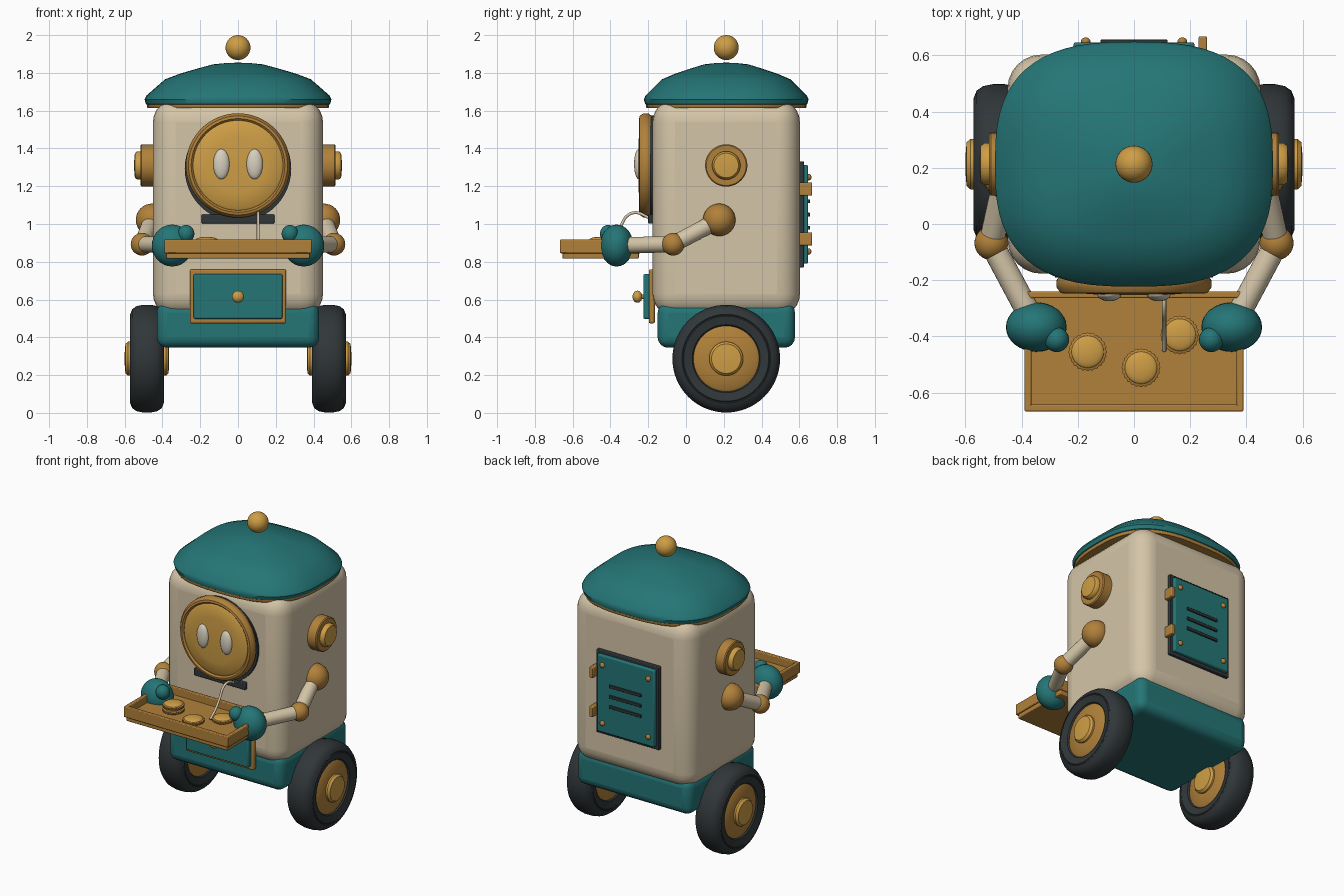
import bpy, bmesh, math
from mathutils import Vector

if "Cube" in bpy.data.objects:
    bpy.data.objects.remove(bpy.data.objects["Cube"])


def colour(name, r, g, b):
    m = bpy.data.materials.new(name)
    m.diffuse_color = (r, g, b, 1)
    m.use_nodes = True
    m.node_tree.nodes["Principled BSDF"].inputs["Base Color"].default_value = m.diffuse_color
    return m


TEAL = colour("teal", 0.018, 0.178, 0.182)
CREAM = colour("cream", 0.66, 0.56, 0.39)
BROWN = colour("copper brown", 0.44, 0.22, 0.043)
GOLD = colour("gold", 0.62, 0.34, 0.06)
DARK = colour("charcoal", 0.03, 0.037, 0.04)
WHITE = colour("eye white", 0.68, 0.63, 0.52)
CY = 0.213  # depth of the body's centre line


def finish(name, bm, mat, bevel=0, segs=3):
    bmesh.ops.recalc_face_normals(bm, faces=bm.faces)
    me = bpy.data.meshes.new(name)
    bm.to_mesh(me)
    bm.free()
    me.materials.append(mat)
    ob = bpy.data.objects.new(name, me)
    bpy.context.collection.objects.link(ob)
    if bevel:
        md = ob.modifiers.new("Bevel", "BEVEL")
        md.width, md.segments, md.limit_method = bevel, segs, "ANGLE"
    bpy.ops.object.select_all(action="DESELECT")
    ob.select_set(True)
    bpy.context.view_layer.objects.active = ob
    bpy.ops.object.shade_smooth_by_angle(angle=math.radians(40))
    return ob


def box(name, mat, x, y, z, bevel=0.005, segs=2):
    """Box from (min, max) pairs on each axis."""
    bm = bmesh.new()
    bmesh.ops.create_cube(bm, size=1)
    for v in bm.verts:
        v.co = [(a + b) / 2 + c * (b - a) for (a, b), c in zip((x, y, z), v.co)]
    return finish(name, bm, mat, bevel, segs)


def ball(name, mat, loc, r):
    r = r if isinstance(r, tuple) else (r, r, r)
    bm = bmesh.new()
    bmesh.ops.create_uvsphere(bm, u_segments=32, v_segments=16, radius=1)
    for v in bm.verts:
        v.co = [l + s * c for l, s, c in zip(loc, r, v.co)]
    return finish(name, bm, mat)


def lathe(name, mat, profile, loc, axis, shape=None, n=48, closed=False):
    """Sweep (radius, height) points around an axis; shape(angle) gives the outline."""
    shape = shape or (lambda a: (math.cos(a), math.sin(a)))
    rot = Vector((0, 0, 1)).rotation_difference(Vector(axis))
    bm = bmesh.new()
    rings = []
    for r, h in profile:
        ring = []
        for i in range(n):
            px, py = shape(2 * math.pi * i / n)
            ring.append(bm.verts.new(rot @ Vector((r * px, r * py, h)) + Vector(loc)))
        rings.append(ring)
    pairs = list(zip(rings, rings[1:])) + ([(rings[-1], rings[0])] if closed else [])
    for a, b in pairs:
        for i in range(n):
            bm.faces.new((a[i], a[(i + 1) % n], b[(i + 1) % n], b[i]))
    if not closed:
        bm.faces.new(rings[0])
        bm.faces.new(rings[-1])
    return finish(name, bm, mat)


def rod(name, mat, a, b, r):
    d = Vector(b) - Vector(a)
    return lathe(name, mat, [(r, 0), (r, d.length)], a, d.normalized(), n=24)


def oval(a):
    """Rounded-square outline of the roof."""
    c, s = math.cos(a), math.sin(a)
    p = 2 / 2.75
    return (0.495 * math.copysign(abs(c) ** p, c), 0.436 * math.copysign(abs(s) ** p, s))


# body and base
box("body", CREAM, (-0.45, 0.45), (-0.177, 0.603), (0.51, 1.66), 0.12, 6)
box("base", TEAL, (-0.43, 0.43), (-0.15, 0.577), (0.345, 0.585), 0.055, 4)

# roof, trim and finial
lathe("roof", TEAL, [(0.96, 1.628), (0.985, 1.635), (1.0, 1.66), (0.98, 1.68), (0.78, 1.766),
                     (0.62, 1.796), (0.44, 1.822), (0.27, 1.845), (0.13, 1.852), (0.02, 1.854)],
      (0, CY, 0), (0, 0, 1), oval, 64)
lathe("roof_trim", BROWN, [(0.94, 1.613), (0.965, 1.613), (0.975, 1.62), (0.975, 1.634), (0.94, 1.634)],
      (0, CY, 0), (0, 0, 1), oval, 64)
ball("finial", GOLD, (0, CY, 1.934), 0.066)

# face disc
FACE = (0, -0.16, 1.31)
FRONT = (0, -1, 0)
lathe("face_backing", DARK, [(0.275, 0), (0.282, 0.01), (0.282, 0.03)], (0, -0.16, 1.293), FRONT)
lathe("face_ring", BROWN, [(0.235, 0.025), (0.265, 0.025), (0.276, 0.04), (0.276, 0.065),
                           (0.262, 0.085), (0.248, 0.088), (0.238, 0.078)], FACE, FRONT, n=64, closed=True)
lathe("face_plate", GOLD, [(0.24, 0.03), (0.24, 0.075), (0.228, 0.083), (0.15, 0.09), (0.02, 0.093)],
      FACE, FRONT, n=64)
box("mouth_slot", DARK, (-0.193, 0.193), (-0.2, -0.17), (1.003, 1.05))

# service drawer
box("drawer_frame", BROWN, (-0.255, 0.255), (-0.197, -0.165), (0.473, 0.76), 0.01)
box("drawer_front", TEAL, (-0.235, 0.235), (-0.226, -0.19), (0.498, 0.735), 0.008)
rod("drawer_knob_stem", GOLD, (0, -0.22, 0.615), (0, -0.25, 0.615), 0.012)
ball("drawer_knob", GOLD, (0, -0.257, 0.615), (0.032, 0.026, 0.032))

# rear hatch
box("hatch_frame", DARK, (-0.235, 0.235), (0.595, 0.625), (0.77, 1.332))
box("hatch_door", TEAL, (-0.215, 0.215), (0.615, 0.647), (0.79, 1.312), 0.008)
for z in (0.98, 1.05, 1.12):
    box("hatch_vent", DARK, (-0.12, 0.12), (0.64, 0.656), (z - 0.01, z + 0.01), 0.003)
for z in (0.854, 1.248):
    for x in (-0.172, 0.172):
        ball("hatch_screw", BROWN, (x, 0.65, z), (0.017, 0.014, 0.017))
for z in (0.92, 1.185):
    box("hatch_hinge", BROWN, (0.23, 0.26), (0.6, 0.668), (z - 0.035, z + 0.035))

# mirrored parts
for s, side in ((-1, "left"), (1, "right")):
    out = (s, 0, 0)
    ball("eye_" + side, WHITE, (s * 0.088, -0.25, 1.317), (0.043, 0.025, 0.08))

    # ears
    lathe("ear_" + side, BROWN, [(0.112, 0), (0.112, 0.07), (0.106, 0.076)], (s * 0.44, CY, 1.31), out)
    lathe("ear_cap_" + side, GOLD, [(0.075, 0), (0.075, 0.02), (0.065, 0.033), (0.02, 0.037)],
          (s * 0.513, CY, 1.31), out)

    # wheels, alike on both faces
    half = [(0.165, 0.06), (0.18, 0.08), (0.225, 0.09), (0.23, 0.086), (0.235, 0.089), (0.262, 0.078),
            (0.278, 0.055), (0.285, 0.02)]
    wheel = (s * 0.482, CY, 0.287)
    lathe("tyre_" + side, DARK, half + [(r, -h) for r, h in reversed(half)], wheel, out, n=64, closed=True)
    lathe("wheel_disc_" + side, BROWN, [(0.08, -0.09), (0.16, -0.08), (0.176, -0.07),
                                        (0.176, 0.07), (0.16, 0.08), (0.08, 0.09)], wheel, out)
    lathe("hub_cap_" + side, GOLD, [(0.03, -0.118), (0.078, -0.114), (0.09, -0.1),
                                    (0.09, 0.1), (0.078, 0.114), (0.03, 0.118)], wheel, out)

    # arms
    shoulder, elbow, wrist = (s * 0.455, 0.176, 1.022), (s * 0.508, -0.068, 0.893), (s * 0.365, -0.335, 0.887)
    ball("shoulder_" + side, BROWN, shoulder, 0.086)
    rod("upper_arm_" + side, CREAM, shoulder, elbow, 0.044)
    ball("elbow_" + side, BROWN, elbow, 0.06)
    rod("forearm_" + side, CREAM, elbow, wrist, 0.043)
    ball("hand_" + side, TEAL, (s * 0.348, -0.367, 0.886), (0.108, 0.088, 0.111))
    ball("thumb_" + side, TEAL, (s * 0.275, -0.412, 0.948), (0.044, 0.044, 0.047))

    # tray side walls
    box("tray_side_" + side, BROWN, sorted((s * 0.365, s * 0.39)), (-0.667, -0.24), (0.845, 0.918))

# base axle, hidden inside the skirt
rod("axle", DARK, (-0.42, CY, 0.37), (0.42, CY, 0.37), 0.02)

# tray
box("tray_floor", BROWN, (-0.38, 0.38), (-0.655, -0.25), (0.817, 0.868))
for name, y in (("tray_front", -0.667), ("tray_rear", -0.264)):
    box(name, BROWN, (-0.385, 0.385), (y, y + 0.024), (0.845, 0.918))


# treats with a crinkled cup and a domed top
def crinkle(a):
    k = 1 + 0.03 * math.cos(24 * a)
    return k * math.cos(a), k * math.sin(a)


for x, y, layers in ((-0.165, -0.455, 2), (0.025, -0.512, 1), (0.163, -0.395, 1)):
    for i in range(layers):
        z = 0.866 + 0.03 * i
        lathe("treat_cup", BROWN, [(0.06, 0), (0.067, 0.006), (0.067, 0.018), (0.06, 0.022)],
              (x, y, z), (0, 0, 1), crinkle, 96)
        ball("treat_top", GOLD, (x, y, z + 0.02), (0.058, 0.058, 0.016))

# thin wire arching from the slot to the tray
cu = bpy.data.curves.new("wire", "CURVE")
cu.dimensions, cu.bevel_depth, cu.bevel_resolution = "3D", 0.008, 3
path = [(-0.18, 1.02), (-0.22, 1.045), (-0.27, 1.06), (-0.315, 1.04), (-0.345, 0.99), (-0.39, 0.93), (-0.45, 0.88)]
sp = cu.splines.new("BEZIER")
sp.bezier_points.add(len(path) - 1)
for p, (y, z) in zip(sp.bezier_points, path):
    p.co = (0.107, y, z)
    p.handle_left_type = p.handle_right_type = "AUTO"
cu.use_fill_caps = True
cu.materials.append(CREAM)
bpy.context.collection.objects.link(bpy.data.objects.new("wire", cu))
